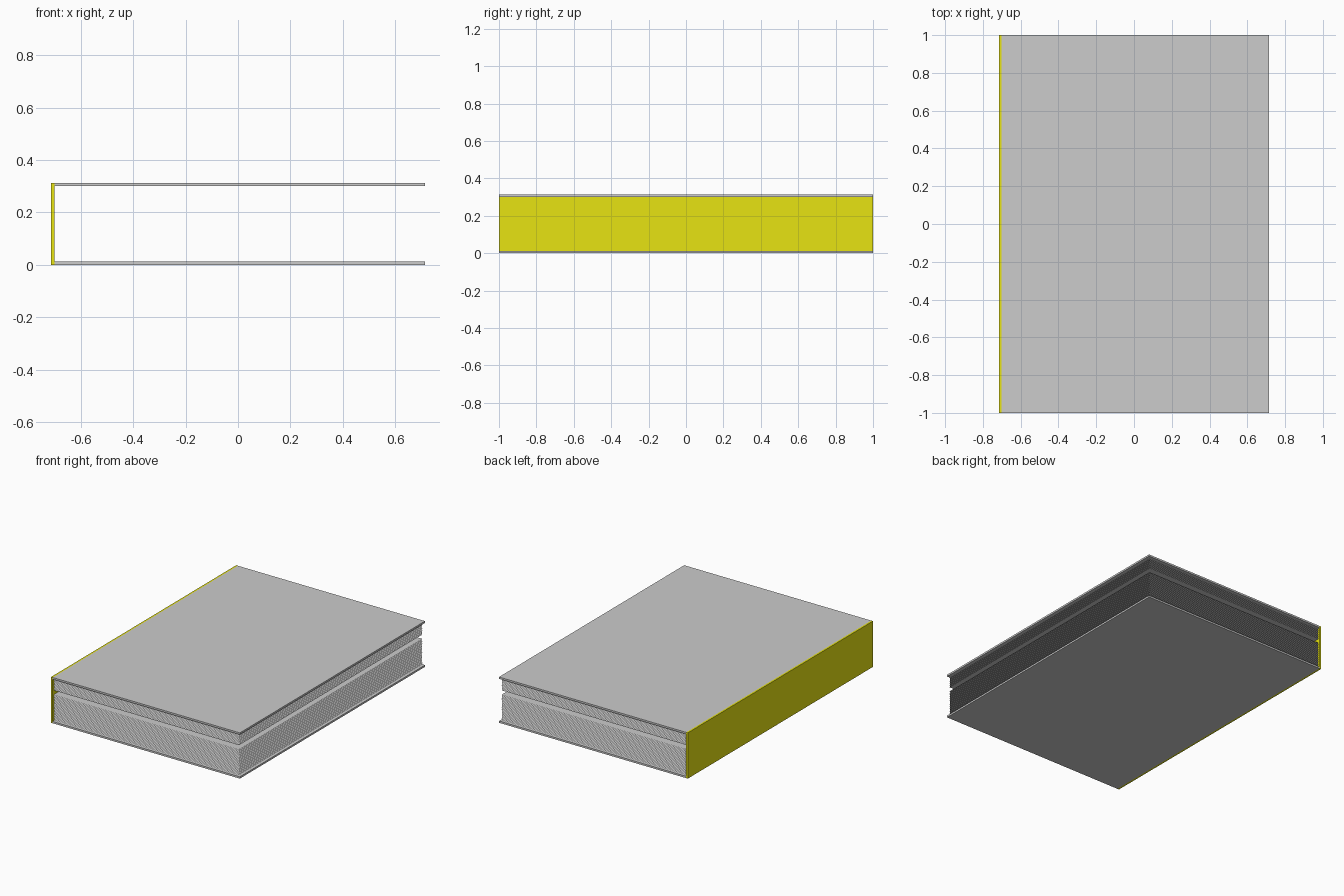
import bpy

if "Cube" in bpy.data.objects:
    bpy.data.objects.remove(bpy.data.objects["Cube"])


def material(name, color):
    m = bpy.data.materials.new(name)
    m.diffuse_color = (*color, 1)
    m.use_nodes = True
    m.node_tree.nodes["Principled BSDF"].inputs["Base Color"].default_value = m.diffuse_color
    return m


GREY = material("pale grey", (0.604, 0.604, 0.604))
YELLOW = material("yellow", (0.80, 0.77, 0.006))

T = 0.0125                 # board thickness
H = 0.313                  # total height
X0, X1 = -0.714, 0.714     # overall width


def box(name, lo, hi, mat):
    bpy.ops.mesh.primitive_cube_add(size=1, location=[(a + b) / 2 for a, b in zip(lo, hi)])
    ob = bpy.context.object
    ob.name = name
    ob.scale = [b - a for a, b in zip(lo, hi)]
    bpy.ops.object.transform_apply(location=False, rotation=False, scale=True)
    ob.data.materials.append(mat)
    return ob


# Cover boards and spine
box("back_cover", (X0 + T, -1, 0), (X1, 1, T), GREY)
box("front_cover", (X0 + T, -1, H - T), (X1, 1, H), GREY)
box("spine", (X0, -1, 0), (X0 + T, 1, H), YELLOW)


# Paper-thin loose pages, stacked with an array
def page_stack(name, z0, z1, step=0.005):
    bpy.ops.mesh.primitive_plane_add(size=1, location=(0, 0, z0))
    ob = bpy.context.object
    ob.name = name
    ob.scale = (1.402, 1.98, 1)
    bpy.ops.object.transform_apply(location=False, rotation=False, scale=True)
    ob.data.materials.append(GREY)
    mod = ob.modifiers.new("stack", 'ARRAY')
    mod.use_relative_offset = False
    mod.use_constant_offset = True
    mod.constant_offset_displace = (0, 0, step)
    mod.count = round((z1 - z0) / step) + 1


# Two bundles, leaving the book slightly parted between them
page_stack("lower_pages", 0.017, 0.192)
page_stack("upper_pages", 0.221, 0.296)
